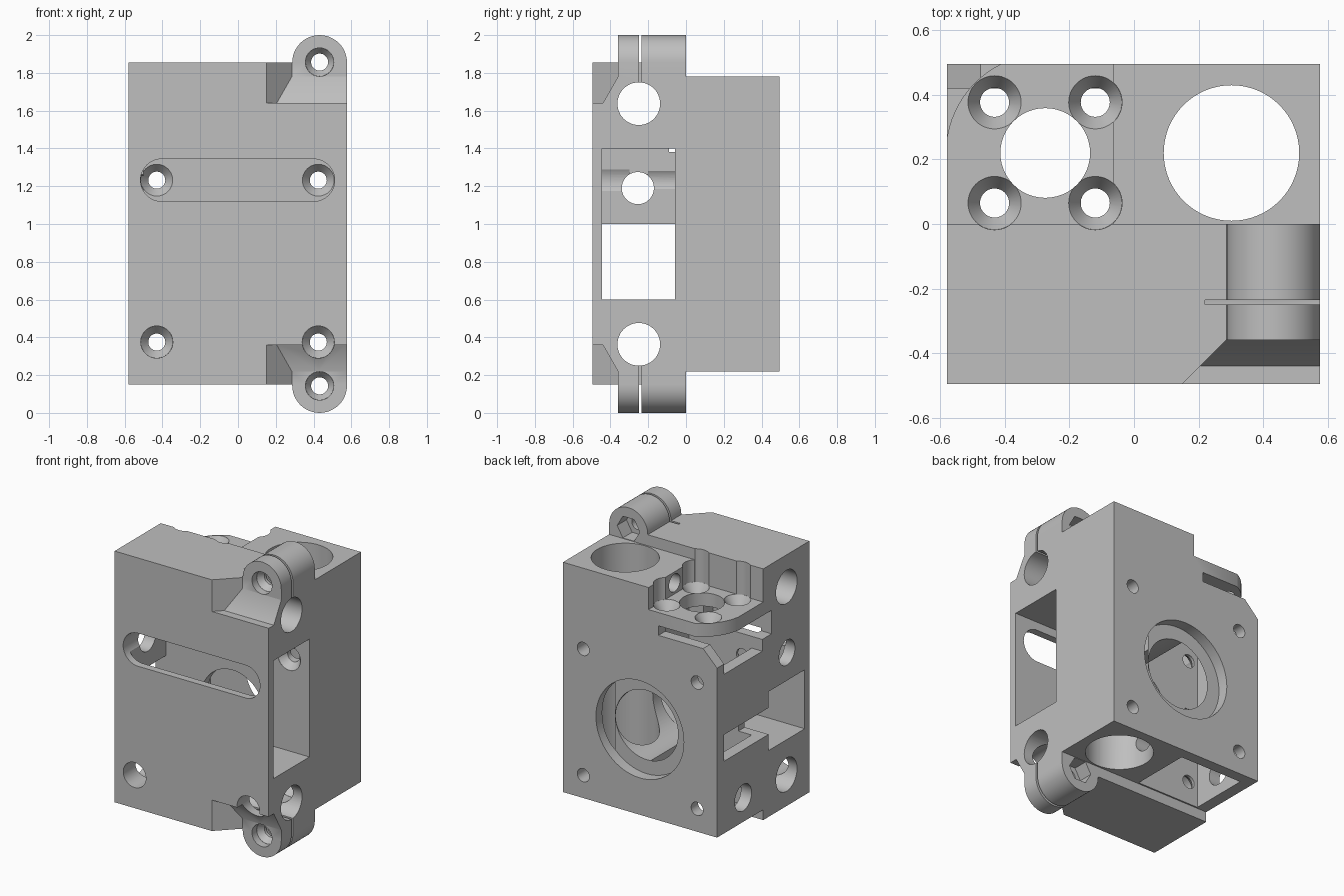
import bpy, bmesh, math

if "Cube" in bpy.data.objects:
    bpy.data.objects.remove(bpy.data.objects["Cube"])

grey = bpy.data.materials.new("plain_grey")
grey.use_nodes = True
colour = (0.52, 0.52, 0.52, 1)
grey.diffuse_color = colour
grey.node_tree.nodes["Principled BSDF"].inputs["Base Color"].default_value = colour

cutters = []


def prism(name, near, far, axis, a, b):
    """Solid between two matching outlines; a and b may be functions of the outline point."""
    def place(p, t):
        t = t(p) if callable(t) else t
        u, v = p
        return {"x": (t, u, v), "y": (u, t, v), "z": (u, v, t)}[axis]
    bm = bmesh.new()
    lower = [bm.verts.new(place(p, a)) for p in near]
    upper = [bm.verts.new(place(p, b)) for p in far]
    bm.faces.new(lower)
    bm.faces.new(upper)
    n = len(near)
    for i in range(n):
        j = (i + 1) % n
        bm.faces.new((lower[i], lower[j], upper[j], upper[i]))
    bmesh.ops.recalc_face_normals(bm, faces=bm.faces)
    mesh = bpy.data.meshes.new(name)
    bm.to_mesh(mesh)
    bm.free()
    mesh.materials.append(grey)
    obj = bpy.data.objects.new(name, mesh)
    bpy.context.collection.objects.link(obj)
    return obj


def circle(c, r, n=48):
    return [(c[0] + r * math.cos(2 * math.pi * i / n),
             c[1] + r * math.sin(2 * math.pi * i / n)) for i in range(n)]


def box(name, x, y, z):
    outline = [(x[0], y[0]), (x[1], y[0]), (x[1], y[1]), (x[0], y[1])]
    return prism(name, outline, outline, "z", *z)


def cyl(name, axis, c, r, a, b, r2=None, n=48):
    return prism(name, circle(c, r, n), circle(c, r2 or r, n), axis, a, b)


def combine(target, tool, operation="DIFFERENCE"):
    mod = target.modifiers.new(tool.name, "BOOLEAN")
    mod.operation, mod.solver, mod.object = operation, "EXACT", tool
    tool.hide_render = True
    cutters.append(tool)


def bake(obj):
    """Turn the modifier stack into plain geometry and discard the tools."""
    graph = bpy.context.evaluated_depsgraph_get()
    mesh = bpy.data.meshes.new_from_object(obj.evaluated_get(graph))
    obj.modifiers.clear()
    obj.data = mesh
    for tool in cutters:
        bpy.data.objects.remove(tool)
    cutters.clear()


def cut(tool):
    combine(body, tool)


# Main block: tall front half and shorter rear half
body = box("carriage_body", (-0.58, 0.577), (-0.495, 0.0), (0.15, 1.855))
combine(body, box("rear_block", (-0.58, 0.577), (-0.1, 0.495), (0.22, 1.78)), "UNION")

# Relief in front of each clamp ear, then the ears themselves
for side in (1, -1):
    def flip(z):
        return 1 + side * (z - 1)
    relief = [(-0.6, flip(1.64)), (-0.44, flip(1.64)), (-0.36, flip(1.78)),
              (-0.36, flip(2.2)), (-0.6, flip(2.2))]
    cut(prism("ear_relief", relief, relief, "x", lambda p: p[0] + 0.645, 0.8))
for side in (1, -1):
    def flip(z):
        return 1 + side * (z - 1)
    arc = [(0.432 + 0.145 * math.cos(math.pi * i / 24),
            flip(1.855 + 0.145 * math.sin(math.pi * i / 24))) for i in range(25)]
    ear = arc + [(0.287, flip(1.7)), (0.577, flip(1.7))]
    combine(body, prism("clamp_ear", ear, ear, "y", -0.36, 0), "UNION")
bake(body)

# Smooth rod bores, clamp slits and clamp bolt holes
for side in (1, -1):
    def flip(z):
        return 1 + side * (z - 1)
    cut(cyl("rod_bore", "x", (-0.25, flip(1.637)), 0.113, -0.7, 0.7))
    cut(box("clamp_slit", (0.22, 0.7), (-0.25, -0.235), sorted((flip(1.65), flip(2.1)))))
    bolt = (0.432, flip(1.857))
    cut(cyl("bolt_hole", "y", bolt, 0.045, -0.5, 0.05))
    cut(cyl("bolt_head", "y", bolt, 0.075, -0.5, -0.31))
    cut(cyl("bolt_cone", "y", bolt, 0.075, -0.311, -0.27, 0.045))
    cut(cyl("nut_pocket", "y", bolt, 0.085, -0.1, 0.05, n=6))

# Belt tunnel and the access slot through the front wall
cut(box("belt_tunnel", (-0.7, 0.7), (-0.445, -0.058), (0.6, 1.0)))
cut(box("upper_tunnel", (-0.5, 0.7), (-0.445, -0.058), (0.95, 1.4)))
slot = circle((0.4, 1.232), 0.112)
slot = [(x if x > 0.4 else x - 0.804, z) for x, z in slot]
cut(prism("access_slot", slot, slot, "y", -0.6, -0.3))
cut(cyl("idler_hole", "x", (-0.255, 1.19), 0.085, -0.7, -0.45))

# Vertical bearing bore and the lead screw chamber
cut(cyl("bearing_bore", "z", (0.302, 0.22), 0.21, 0, 2.1, n=64))
cut(box("screw_chamber", (-0.5, -0.03), (0.01, 0.42), (0, 1.54)))
cut(box("side_opening", (-0.7, -0.4), (0.01, 0.42), (1.3, 1.54)))
cut(box("upper_slit", (-0.7, -0.14), (-0.09, 0.42), (1.38, 1.54)))
cut(box("side_slot", (-0.7, -0.4), (-0.1, 0.42), (0.71, 0.89)))
cut(box("rear_gap", (-0.7, -0.14), (0.4, 0.6), (1.475, 1.54)))
chamfer = [(-0.7, 1.25), (-0.475, 1.475), (-0.475, 1.54), (-0.7, 1.54)]
cut(prism("plate_chamfer", chamfer, chamfer, "y", 0.4, 0.6))

# Motor boss recess and pulley bore
cut(cyl("motor_recess", "y", (0, 0.8), 0.33, 0.42, 0.6, n=64))
cut(cyl("pulley_bore", "y", (0, 0.8), 0.235, -0.2, 0.45, n=64))

# Motor screws
for x in (-0.43, 0.425):
    for z, start in ((0.375, -0.6), (1.232, -0.2)):
        cut(cyl("motor_screw", "y", (x, z), 0.045, -0.2, 0.6))
        cut(cyl("motor_screw_head", "y", (x, z), 0.085, start, -0.057))
        cut(cyl("motor_screw_cone", "y", (x, z), 0.085, -0.058, -0.01, 0.045))

# Nut platform: open corner with a rounded flange
nut = (-0.275, 0.22)
cut(box("platform_notch", (-0.7, -0.065), (0, 0.6), (1.63, 1.95)))
corner = [(nut[0] + 0.308 * math.cos(math.radians(90 + 5 * i)),
           nut[1] + 0.308 * math.sin(math.radians(90 + 5 * i))) for i in range(19)]
corner += [(-0.7, nut[1]), (-0.7, 0.6), (nut[0], 0.6)]
cut(prism("flange_corner", corner, corner, "z", 1.5, 1.7))
cut(cyl("nut_hole", "z", nut, 0.139, 1.4, 1.9))
for x in (-0.432, -0.12):
    for y in (0.377, 0.065):
        cut(cyl("nut_screw", "z", (x, y), 0.045, 1.45, 1.8))
        cut(cyl("nut_screw_head", "z", (x, y), 0.083, 1.629, 1.95))
        cut(cyl("nut_screw_cone", "z", (x, y), 0.045, 1.57, 1.63, 0.083))

# Side screws reaching toward the bearing
cut(cyl("lower_side_screw", "x", (0.215, 0.385), 0.09, -0.7, -0.4))
cut(cyl("lower_side_pilot", "x", (0.215, 0.385), 0.07, -0.1, 0.2))
cut(cyl("upper_side_pilot", "x", (0.215, 1.705), 0.06, -0.2, 0.2))
bake(body)

# Smooth bores, sharp edges
bpy.ops.object.select_all(action="DESELECT")
body.select_set(True)
bpy.context.view_layer.objects.active = body
bpy.ops.object.shade_smooth_by_angle(angle=math.radians(30))
